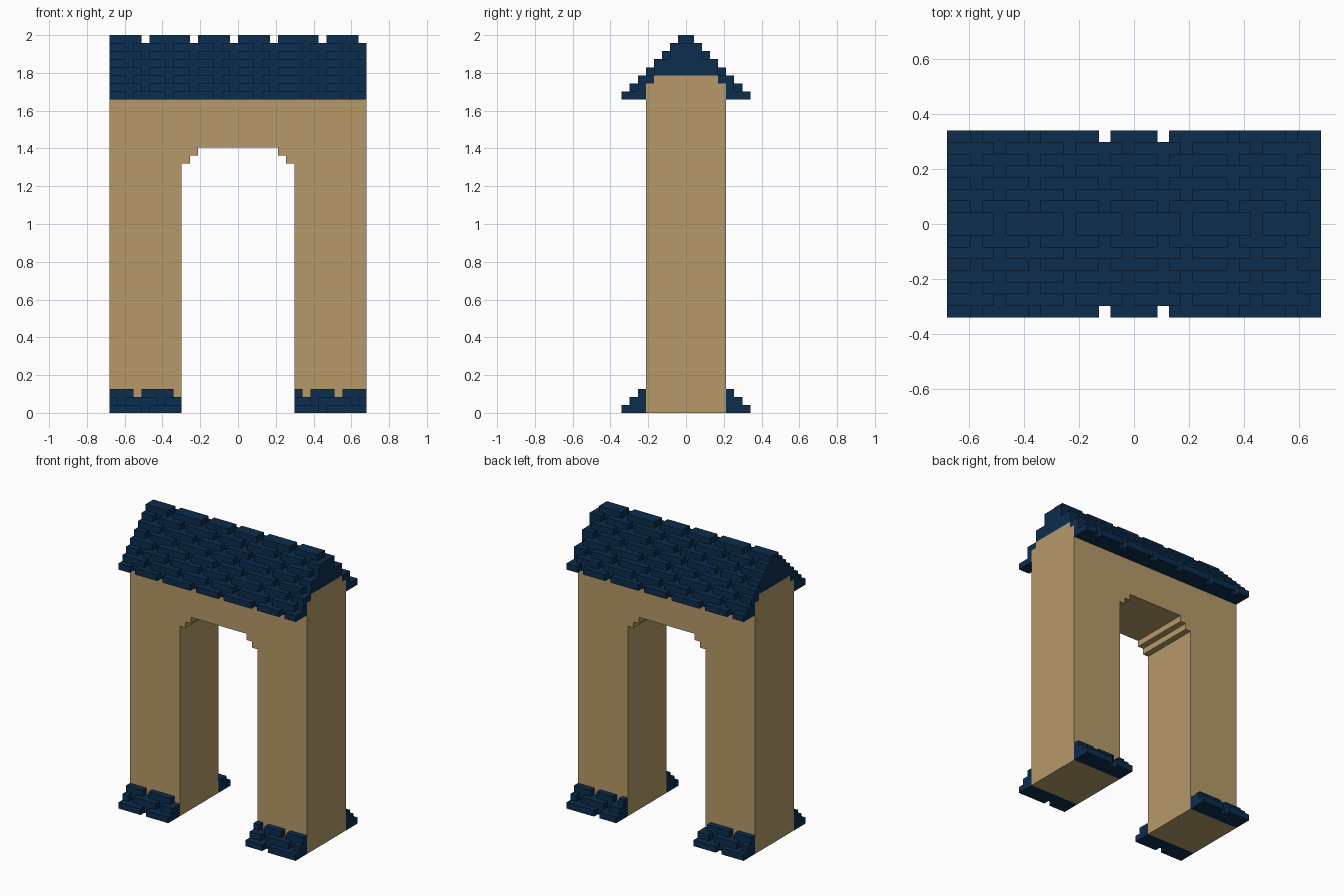
import bpy, bmesh

if "Cube" in bpy.data.objects:
    bpy.data.objects.remove(bpy.data.objects["Cube"])

U = 2 / 47  # size of one building block


def material(name, rgb):
    m = bpy.data.materials.new(name)
    m.use_nodes = True
    m.diffuse_color = (*rgb, 1)
    bsdf = m.node_tree.nodes["Principled BSDF"]
    bsdf.inputs["Base Color"].default_value = (*rgb, 1)
    bsdf.inputs["Roughness"].default_value = 0.9
    return m


TAN = material("sandy tan", (0.468, 0.323, 0.144))
BLUE = material("dark blue", (0.0037, 0.026, 0.076))


def finish(name, bm, mat):
    bmesh.ops.recalc_face_normals(bm, faces=bm.faces)
    bmesh.ops.scale(bm, vec=(U, U, U), verts=bm.verts)
    me = bpy.data.meshes.new(name)
    bm.to_mesh(me)
    bm.free()
    me.materials.append(mat)
    ob = bpy.data.objects.new(name, me)
    bpy.context.collection.objects.link(ob)
    return ob


def prism(bm, profile, y0, y1):
    """Extrude an x-z profile from y0 to y1."""
    face = bm.faces.new([bm.verts.new((x, y0, z)) for x, z in profile])
    ext = bmesh.ops.extrude_face_region(bm, geom=[face], use_keep_orig=True)
    verts = [g for g in ext["geom"] if isinstance(g, bmesh.types.BMVert)]
    bmesh.ops.translate(bm, vec=(0, y1 - y0, 0), verts=verts)


def box(bm, x0, x1, y0, y1, z0, z1):
    prism(bm, [(x0, z0), (x1, z0), (x1, z1), (x0, z1)], y0, y1)


def tile_row(bm, x0, x1, y0, y1, z, gaps):
    """Row of tiles from x0 to x1, leaving a one-block gap at each given x."""
    start = x0
    for g in [g for g in gaps if x0 <= g < x1] + [x1]:
        if g > start:
            box(bm, start, g, y0, y1, z, z + 1)
        start = g + 1


def stepped_row(bm, x0, x1, inner, outer, z, gaps):
    """Solid backing with tiles along its outer edge, at front and back."""
    for s in (-1, 1):
        if outer - 1 > inner:
            ya, yb = sorted((s * inner, s * (outer - 1)))
            box(bm, x0, x1, ya, yb, z, z + 1)
        ya, yb = sorted((s * (outer - 1), s * outer))
        tile_row(bm, x0, x1, ya, yb, z, gaps)


# Archway wall with a stepped opening
half = [(16, 41), (16, 0), (7, 0), (7, 31), (6, 31), (6, 32), (5, 32), (5, 33)]
bm = bmesh.new()
prism(bm, half + [(-x, z) for x, z in reversed(half)], -5, 5)
finish("arch_wall", bm, TAN)

# Narrower top course of the wall
bm = bmesh.new()
box(bm, -16, 16, -4, 4, 41, 42)
finish("wall_top", bm, TAN)

# Stepped tile roof in running bond
EVEN = [-12, -6, -1, 4, 10, 15]
ODD = [-14, -9, -3, 2, 8, 13]
bm = bmesh.new()
for z in range(39, 46):
    inner = 5 if z < 41 else 4 if z == 41 else 0
    stepped_row(bm, -16, 16, inner, 47 - z, z, ODD if z % 2 else EVEN)
finish("roof_tiles", bm, BLUE)

# Ridge tiles
bm = bmesh.new()
tile_row(bm, -16, 16, -1, 1, 46, EVEN)
finish("roof_ridge", bm, BLUE)

# Stepped plinths at the front and back of each pillar
PLINTHS = {
    "right_plinth": (-16, -7, ([-12], [-15, -10], [-13, -8])),
    "left_plinth": (7, 16, ([10], [9, 14], [8, 12])),
}
for name, (x0, x1, rows) in PLINTHS.items():
    bm = bmesh.new()
    for z, gaps in enumerate(rows):
        stepped_row(bm, x0, x1, 5, 8 - z, z, gaps)
    finish(name, bm, BLUE)
